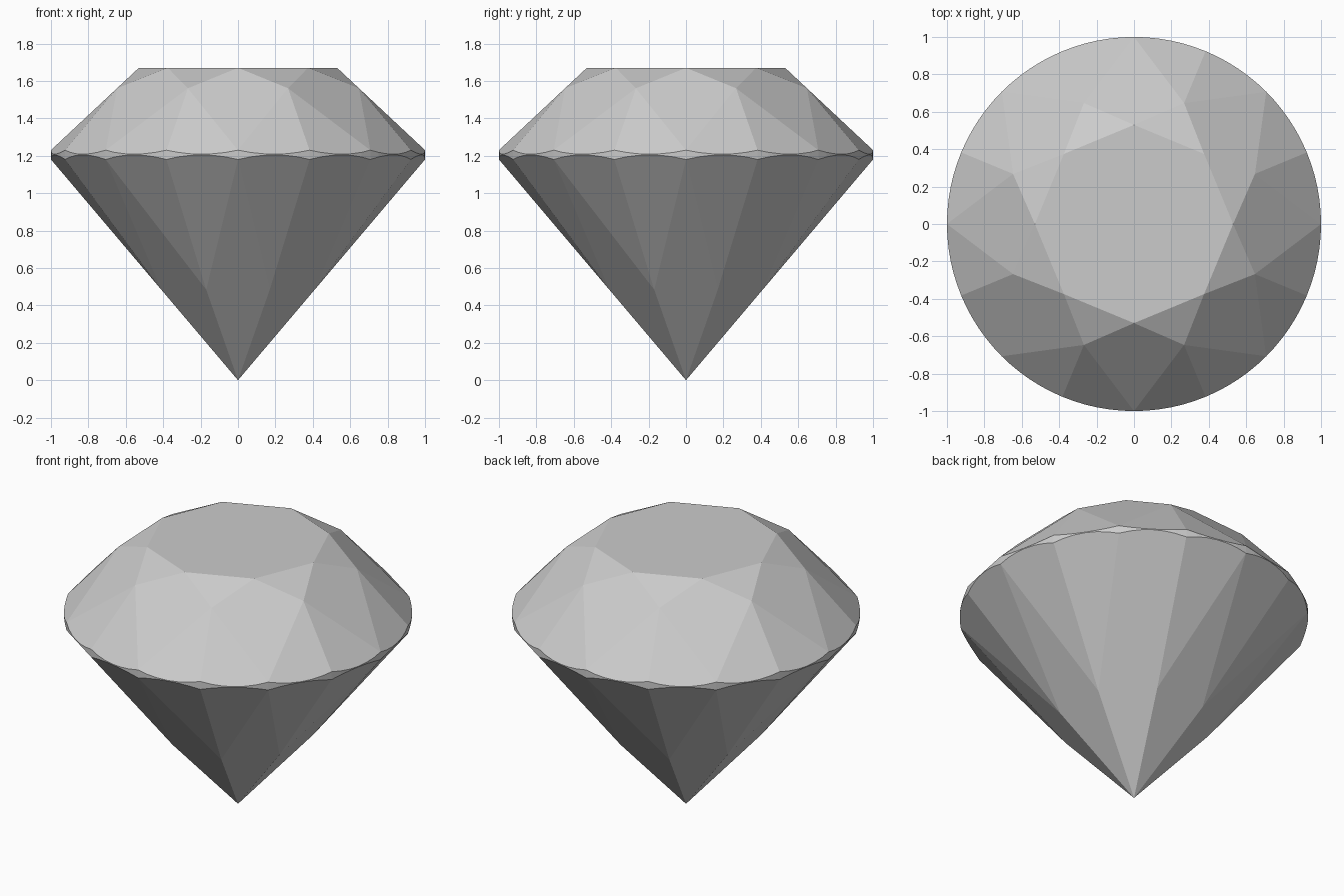
import bpy, bmesh, math
from mathutils import Vector
from mathutils.geometry import normal

if "Cube" in bpy.data.objects:
    bpy.data.objects.remove(bpy.data.objects["Cube"])

N = 8                    # symmetry of the cut
STEP = math.pi / N       # 22.5 degrees
SUB = 6                  # girdle segments per half facet
TABLE_R, TABLE_Z = 0.53, 1.67
TOP_Z, BOTTOM_Z = 1.23, 1.18


def polar(r, i, z):
    return Vector((r * math.cos(i * STEP), r * math.sin(i * STEP), z))


# Depth of the facet junctions, kept on the planes of the main facets
KITE_R, LOWER_R = 0.70, 0.444
slope = (TABLE_Z - TOP_Z) / (1 - TABLE_R)
KITE_Z = TABLE_Z - (KITE_R * math.cos(STEP) - TABLE_R) * slope
LOWER_Z = LOWER_R * math.cos(STEP) * BOTTOM_Z

bm = bmesh.new()


def face(points):
    bm.faces.new([bm.verts.new(p) for p in points])


def scallop(i, z, junction):
    """Curve where a half facet plane meets the round girdle."""
    a, b = polar(1, i, z), polar(1, i + 1, z)
    n = normal(a, b, junction)
    pts = []
    for s in range(SUB + 1):
        p = polar(1, i + s / SUB, z)
        p.z = a.z - (n.x * (p.x - a.x) + n.y * (p.y - a.y)) / n.z
        pts.append(p)
    return pts


# Table
face([polar(TABLE_R, 2 * k, TABLE_Z) for k in range(N)])

for k in range(N):
    i = 2 * k
    t0, t1 = polar(TABLE_R, i, TABLE_Z), polar(TABLE_R, i + 2, TABLE_Z)
    k0, k1 = polar(KITE_R, i - 1, KITE_Z), polar(KITE_R, i + 1, KITE_Z)
    l0, l1 = polar(LOWER_R, i - 1, LOWER_Z), polar(LOWER_R, i + 1, LOWER_Z)
    # Star, crown kite and pavilion main facets
    face([t0, k1, t1])
    face([t0, k0, polar(1, i, TOP_Z), k1])
    face([Vector(), l1, polar(1, i, BOTTOM_Z), l0])
    # Upper and lower half facets with the girdle band between them
    for j in (i, i + 1):
        up, low = scallop(j, TOP_Z, k1), scallop(j, BOTTOM_Z, l1)
        face([k1] + up)
        face([l1] + low[::-1])
        for s in range(SUB):
            face([low[s], low[s + 1], up[s + 1], up[s]])

bmesh.ops.remove_doubles(bm, verts=bm.verts, dist=1e-4)
bmesh.ops.recalc_face_normals(bm, faces=bm.faces)
mesh = bpy.data.meshes.new("cut_gem")
bm.to_mesh(mesh)
bm.free()
gem = bpy.data.objects.new("cut_gem", mesh)
bpy.context.collection.objects.link(gem)
